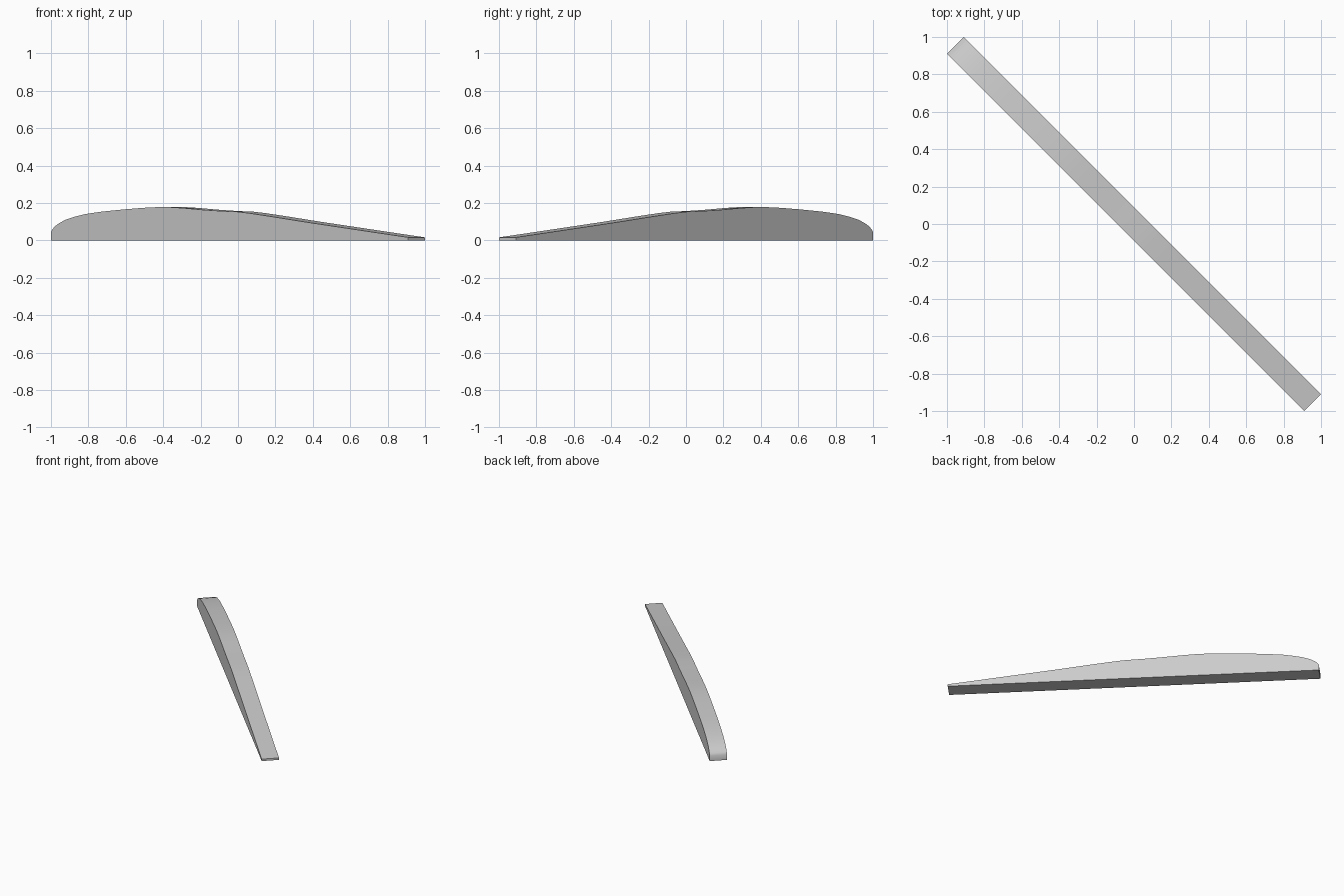
import bpy, bmesh, math
from mathutils import Matrix

if "Cube" in bpy.data.objects:
    bpy.data.objects.remove(bpy.data.objects["Cube"])

HALF_WIDTH = 0.0636
STRETCH = math.sqrt(2)  # profile is listed along x, the bar runs on the diagonal

# Upper curve of the bar: blunt rounded end, crest, long taper
profile = [(-0.955, 0.043), (-0.948, 0.058), (-0.935, 0.074), (-0.91, 0.093),
           (-0.875, 0.111), (-0.83, 0.126), (-0.77, 0.141), (-0.68, 0.154),
           (-0.56, 0.166), (-0.46, 0.174), (-0.38, 0.178), (-0.31, 0.177),
           (-0.24, 0.172), (-0.14, 0.163), (-0.05, 0.157), (0.04, 0.153),
           (0.10, 0.146), (0.2, 0.131), (0.4, 0.099), (0.6, 0.069),
           (0.8, 0.039), (0.955, 0.016)]
outline = [(-0.955, 0.0)] + profile + [(0.955, 0.0)]

# Extrude the side profile across the width
bm = bmesh.new()
near = [bm.verts.new((u * STRETCH, -HALF_WIDTH, z)) for u, z in outline]
side = bm.faces.new(near)
grown = bmesh.ops.extrude_face_region(bm, geom=[side], use_keep_orig=True)
far = [v for v in grown["geom"] if isinstance(v, bmesh.types.BMVert)]
bmesh.ops.translate(bm, verts=far, vec=(0, 2 * HALF_WIDTH, 0))
bmesh.ops.recalc_face_normals(bm, faces=bm.faces)

# Turn the bar onto the diagonal
bmesh.ops.rotate(bm, verts=bm.verts, matrix=Matrix.Rotation(-math.pi / 4, 3, "Z"))
mesh = bpy.data.meshes.new("curved_bar")
bm.to_mesh(mesh)
bm.free()

bar = bpy.data.objects.new("curved_bar", mesh)
bpy.context.collection.objects.link(bar)
grey = bpy.data.materials.new("light_grey")
grey.diffuse_color = (0.6, 0.6, 0.6, 1)
grey.use_nodes = True
grey.node_tree.nodes["Principled BSDF"].inputs["Base Color"].default_value = grey.diffuse_color
mesh.materials.append(grey)

# Smooth top, crisp side edges
bpy.context.view_layer.objects.active = bar
bar.select_set(True)
bpy.ops.object.shade_smooth_by_angle(angle=math.radians(35))
